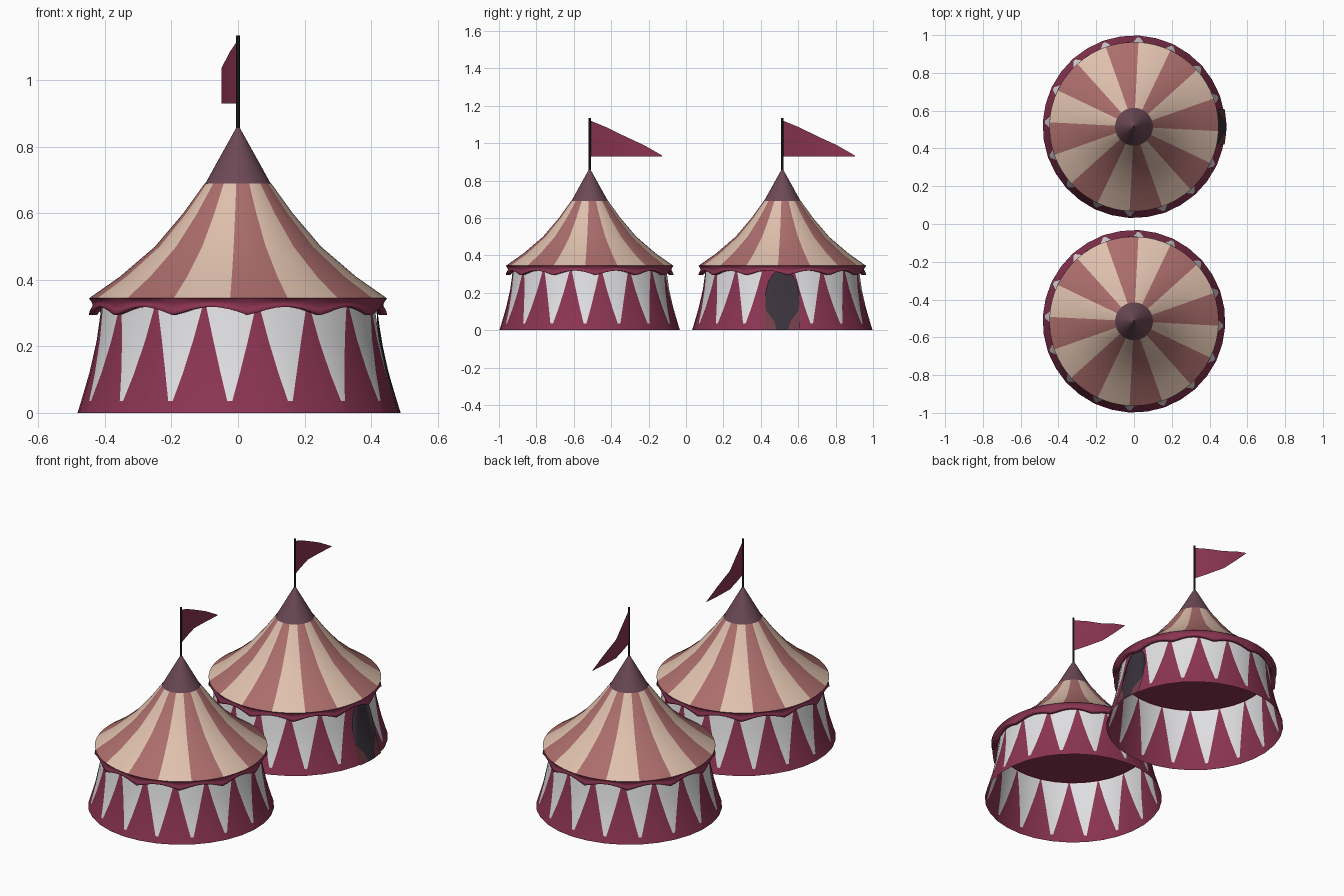
import bpy
from math import sin, cos, pi, radians

if "Cube" in bpy.data.objects:
    bpy.data.objects.remove(bpy.data.objects["Cube"])


def material(name, rgb):
    m = bpy.data.materials.new(name)
    m.use_nodes = True
    m.diffuse_color = (*rgb, 1)
    bsdf = m.node_tree.nodes["Principled BSDF"]
    bsdf.inputs["Base Color"].default_value = (*rgb, 1)
    bsdf.inputs["Roughness"].default_value = 0.9
    return m


CRIMSON = material("crimson cloth", (0.26, 0.035, 0.085))
WHITE = material("white cloth", (0.75, 0.74, 0.76))
CREAM = material("cream cloth", (0.74, 0.53, 0.42))
ROSE = material("dusty rose cloth", (0.41, 0.155, 0.15))
PLUM = material("plum cap", (0.15, 0.066, 0.09))
BLACK = material("dark pole", (0.025, 0.022, 0.028))
DOOR = material("dark doorway", (0.042, 0.032, 0.045))
FLAP = material("door flap", (0.17, 0.05, 0.065))

STRIPES = 16
STEP = 2 * pi / STRIPES
TURN = radians(-3)
WALL = [(0, 0.483), (0.035, 0.472), (0.12, 0.447), (0.22, 0.425), (0.33, 0.41)]
ROOF = [(0.345, 0.448), (0.41, 0.355), (0.5, 0.25), (0.6, 0.165), (0.69, 0.1)]


def grid(name, rows, mats, pick=None, closed=True, smooth=True):
    """Skin rows of points; pick(row, column) gives the material slot."""
    n = len(rows[0])
    faces, slots = [], []
    for r in range(len(rows) - 1):
        for c in range(n if closed else n - 1):
            d = (c + 1) % n
            faces.append((r * n + c, r * n + d, (r + 1) * n + d, (r + 1) * n + c))
            slots.append(pick(r, c) if pick else 0)
    mesh = bpy.data.meshes.new(name)
    mesh.from_pydata([p for row in rows for p in row], [], faces)
    for m in mats:
        mesh.materials.append(m)
    mesh.polygons.foreach_set("material_index", slots)
    mesh.polygons.foreach_set("use_smooth", [smooth] * len(faces))
    obj = bpy.data.objects.new(name, mesh)
    bpy.context.collection.objects.link(obj)
    return obj


def polar(r, a, z, cy):
    return (r * cos(a), cy + r * sin(a), z)


def wall_radius(z):
    for (z0, r0), (z1, r1) in zip(WALL, WALL[1:]):
        if z <= z1:
            return r0 + (r1 - r0) * (z - z0) / (z1 - z0)
    return WALL[-1][1]


def build_wall(tag, cy, has_door):
    # each bay has a white wedge, narrow at the foot and full width at the top
    rows = []
    for z, r in WALL:
        half = STEP * (0.04 + 0.44 * max(0, z - 0.035) / 0.295)
        row = []
        for k in range(STRIPES):
            mid = TURN + k * STEP
            for off in (-half, 0, half, STEP / 2):
                row.append(polar(r, mid + off, z, cy))
        rows.append(row)

    def pick(r, c):
        bay = c // 4
        return int(r > 0 and c % 4 < 2 and not (has_door and bay == 0))
    grid(tag + "_wall", rows, [CRIMSON, WHITE], pick)


def build_roof(tag, cy):
    sub = 4
    rows = [[polar(r, TURN + STEP * c / sub, z, cy) for c in range(STRIPES * sub)]
            for z, r in ROOF]
    grid(tag + "_roof", rows, [ROSE, CREAM], lambda r, c: (c // sub) % 2)


def build_valance(tag, cy):
    # scalloped band hanging from the roof edge
    n, lobes = 96, 12
    rows = []
    for drop, r in ((0, 0.448), (0.35, 0.438), (0.7, 0.441), (1, 0.45), (1, 0.425), (0.2, 0.41)):
        row = []
        for c in range(n):
            a = 2 * pi * c / n
            wave = abs(sin(lobes / 2 * (a + radians(25.7))))
            depth = 0.052 - 0.026 * wave
            row.append(polar(r - 0.008 * wave * drop, a, 0.345 - drop * depth, cy))
        rows.append(row)
    grid(tag + "_valance", rows, [CRIMSON])


def build_ceiling(tag, cy):
    rows = [[polar(r, 2 * pi * c / 64, 0.335, cy) for c in range(64)] for r in (0.001, 0.42)]
    grid(tag + "_ceiling", rows, [CRIMSON])


def build_cap_and_pole(tag, cy):
    bpy.ops.mesh.primitive_cone_add(vertices=48, radius1=0.101, radius2=0.004, depth=0.175,
                                    location=(0, cy, 0.7725))
    cap = bpy.context.object
    cap.name = tag + "_roof_cap"
    cap.data.materials.append(PLUM)
    bpy.ops.object.shade_smooth_by_angle()
    bpy.ops.mesh.primitive_cylinder_add(vertices=10, radius=0.006, depth=0.3,
                                        location=(0, cy, 0.985))
    pole = bpy.context.object
    pole.name = tag + "_pole"
    pole.data.materials.append(BLACK)
    bpy.ops.object.shade_smooth_by_angle()


def build_flag(tag, cy):
    # bent pennant with a level lower edge
    path = [(0, 0, 1.122), (-0.025, 0.09, 1.085), (-0.05, 0.19, 1.036),
            (-0.047, 0.29, 0.99), (-0.04, 0.388, 0.934)]
    rows = [[(x, cy + y, 0.93) for x, y, z in path], [(x, cy + y, z) for x, y, z in path]]
    grid(tag + "_flag", rows, [CRIMSON], closed=False)


def build_door(tag, cy):
    # arched opening on the +x side with drapes gathered at the foot
    outline = [(0.0, 0.095, 0.03), (0.05, 0.095, 0.045), (0.1, 0.093, 0.085), (0.13, 0.092, 0.092),
               (0.2, 0.09, 0.09), (0.26, 0.075, 0.075), (0.3, 0.05, 0.05), (0.32, 0.012, 0.012)]
    rows = []
    for z, outer, inner in outline:
        r = wall_radius(z) + 0.006
        widths = (-outer, -inner, -inner / 2, 0, inner / 2, inner, outer)
        rows.append([polar(r, w / r, z, cy) for w in widths])
    grid(tag + "_doorway", rows, [DOOR, FLAP], lambda r, c: int(c in (0, 5)), closed=False)


for tag, cy, has_door in (("front_tent", -0.515, False), ("back_tent", 0.515, True)):
    build_wall(tag, cy, has_door)
    build_roof(tag, cy)
    build_valance(tag, cy)
    build_ceiling(tag, cy)
    build_cap_and_pole(tag, cy)
    build_flag(tag, cy)
    if has_door:
        build_door(tag, cy)
